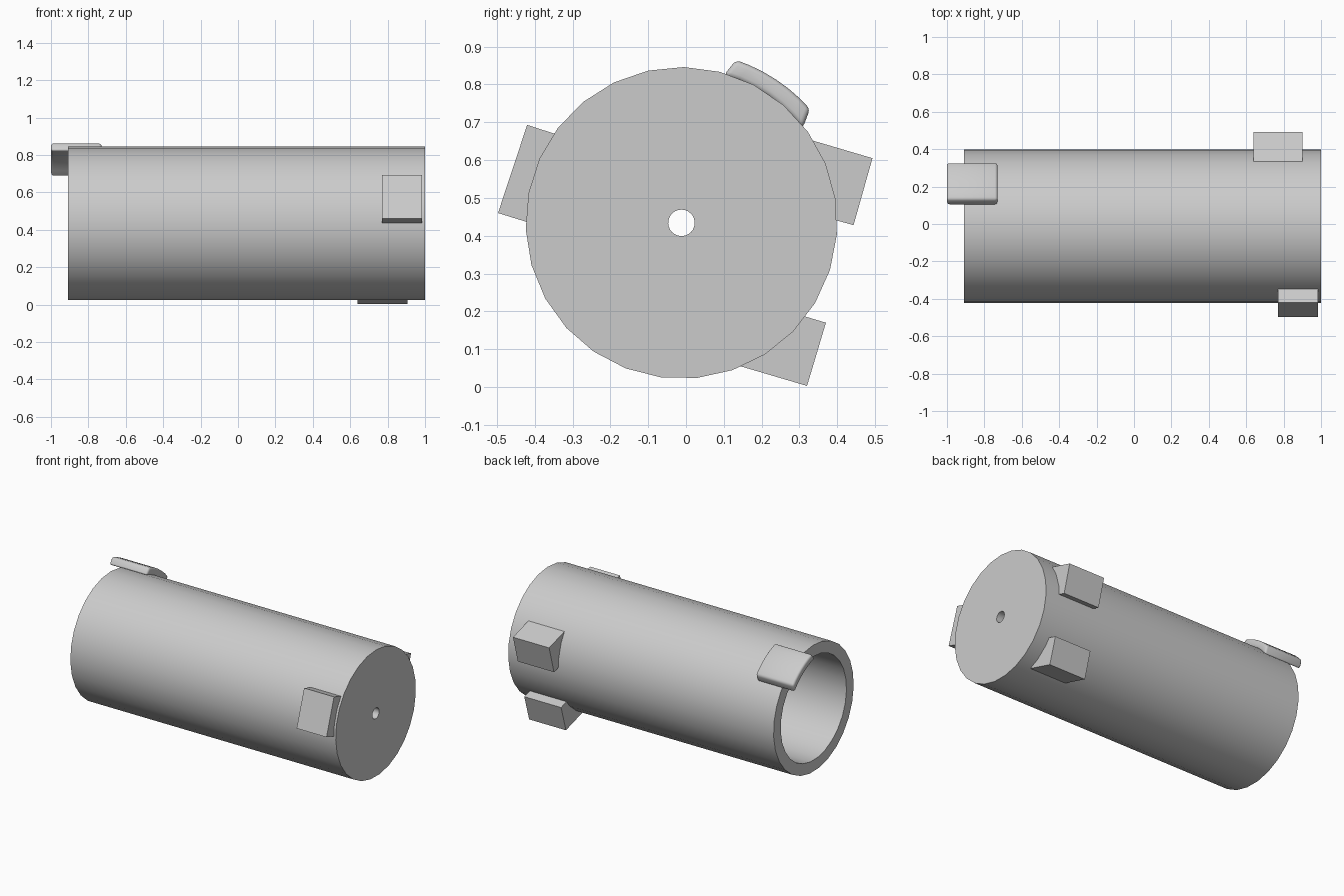
import bpy, bmesh, math

cube = bpy.data.objects.get("Cube")
if cube:
    bpy.data.objects.remove(cube, do_unlink=True)

AXIS_Y, AXIS_Z = -0.012, 0.434
SIDES = 27
BODY_R, BORE_R, HOLE_R = 0.412, 0.338, 0.035

grey = bpy.data.materials.new("plain grey")
grey.use_nodes = True
grey.diffuse_color = (0.6, 0.6, 0.6, 1)
grey.node_tree.nodes["Principled BSDF"].inputs["Base Color"].default_value = grey.diffuse_color


def polar(radius, degrees):
    a = math.radians(degrees)
    return AXIS_Y + radius * math.cos(a), AXIS_Z + radius * math.sin(a)


def finish(name, bm):
    bmesh.ops.recalc_face_normals(bm, faces=bm.faces)
    mesh = bpy.data.meshes.new(name)
    bm.to_mesh(mesh)
    bm.free()
    mesh.materials.append(grey)
    obj = bpy.data.objects.new(name, mesh)
    bpy.context.collection.objects.link(obj)
    return obj


def smooth(obj, degrees):
    bpy.ops.object.select_all(action='DESELECT')
    obj.select_set(True)
    bpy.context.view_layer.objects.active = obj
    bpy.ops.object.shade_smooth_by_angle(angle=math.radians(degrees))


def extrude_yz(name, outline, x0, x1):
    """Prism along x from an outline of (y, z) points."""
    bm = bmesh.new()
    face = bm.faces.new([bm.verts.new((x0, y, z)) for y, z in outline])
    moved = bmesh.ops.extrude_face_region(bm, geom=[face])["geom"]
    verts = [v for v in moved if isinstance(v, bmesh.types.BMVert)]
    bmesh.ops.translate(bm, verts=verts, vec=(x1 - x0, 0, 0))
    return finish(name, bm)


# Hollow body: closed wall profile (x, radius) turned around the axis
profile = [(-0.91, BORE_R), (-0.91, BODY_R), (1, BODY_R),
           (1, HOLE_R), (0.92, HOLE_R), (0.92, BORE_R)]
bm = bmesh.new()
rings = []
for i in range(SIDES):
    ring = []
    for x, r in profile:
        y, z = polar(r, 102.4 + 360 * i / SIDES)
        ring.append(bm.verts.new((x, y, z)))
    rings.append(ring)
for i, ring in enumerate(rings):
    after = rings[(i + 1) % SIDES]
    for j in range(len(profile)):
        k = (j + 1) % len(profile)
        bm.faces.new((ring[j], ring[k], after[k], after[j]))
smooth(finish("tube_body", bm), 30)

# Tilted blocks seated in the wall
extrude_yz("front_block",
           [(-0.42, 0.693), (-0.497, 0.46), (-0.41, 0.433), (-0.33, 0.664)], 0.77, 0.985)
extrude_yz("upper_back_block",
           [(0.493, 0.605), (0.443, 0.428), (0.382, 0.445), (0.32, 0.656)], 0.64, 0.90)
extrude_yz("lower_back_block",
           [(0.37, 0.17), (0.32, 0.003), (0.13, 0.059), (0.30, 0.191)], 0.64, 0.905)

# Curved clip overhanging the open rim
steps = 6
outer = [polar(0.454, 71.5 - 30 * i / steps) for i in range(steps + 1)]
inner = [polar(0.406, 38 + 36 * i / steps) for i in range(steps + 1)]
clip = extrude_yz("rim_clip", outer + inner, -1.0, -0.73)
bevel = clip.modifiers.new("rounded edges", 'BEVEL')
bevel.width = 0.013
bevel.segments = 3
bevel.limit_method = 'ANGLE'
bevel.angle_limit = math.radians(35)
smooth(clip, 40)
for edge in clip.data.edges:
    edge.use_edge_sharp = False
